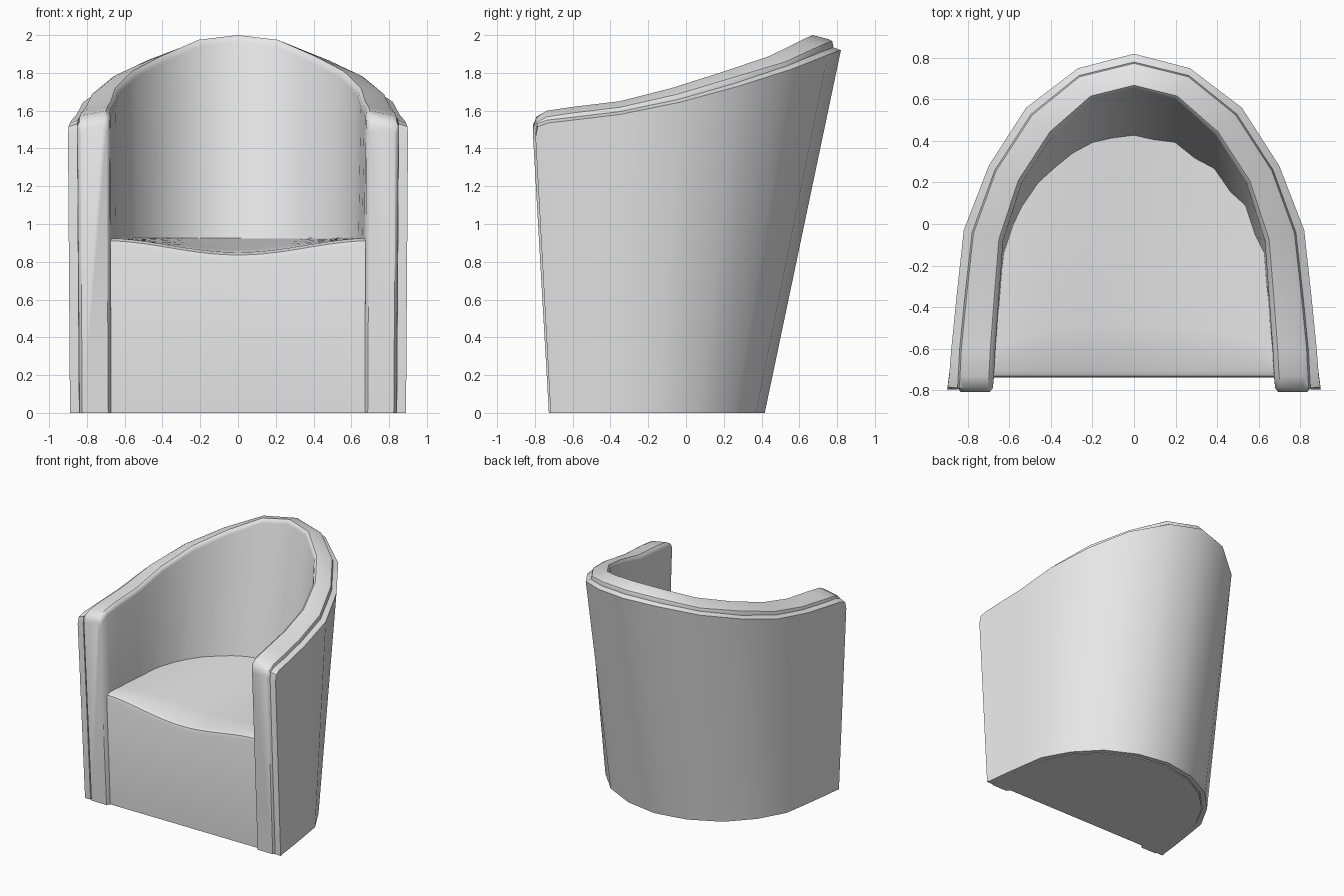
import bpy, bmesh, math

if "Cube" in bpy.data.objects:
    bpy.data.objects.remove(bpy.data.objects["Cube"])

grey = bpy.data.materials.new("light grey upholstery")
grey.diffuse_color = (0.8, 0.8, 0.8, 1)
grey.use_nodes = True
grey.node_tree.nodes["Principled BSDF"].inputs["Base Color"].default_value = grey.diffuse_color

# Half plan, back centre to front: outer x, y, rim z | seam x, y | inner x, y, top z | lean
STATIONS = [
    (0.00, 0.82, 1.92, 0.00, 0.78, 0.00, 0.65, 2.00, 0.210),
    (0.27, 0.75, 1.895, 0.265, 0.715, 0.20, 0.60, 1.975, 0.200),
    (0.52, 0.56, 1.82, 0.495, 0.53, 0.39, 0.43, 1.89, 0.172),
    (0.70, 0.28, 1.73, 0.67, 0.26, 0.54, 0.20, 1.81, 0.127),
    (0.82, -0.03, 1.645, 0.78, -0.04, 0.63, -0.08, 1.72, 0.075),
    (0.855, -0.35, 1.58, 0.815, -0.35, 0.65, -0.35, 1.65, 0.020),
    (0.88, -0.60, 1.55, 0.84, -0.60, 0.668, -0.60, 1.62, -0.025),
    (0.89, -0.73, 1.535, 0.847, -0.735, 0.675, -0.735, 1.60, -0.050),
    (0.898, -0.785, 1.515, 0.85, -0.79, 0.68, -0.79, 1.57, -0.055),
    (0.90, -0.797, 1.46, 0.85, -0.81, 0.68, -0.81, 1.525, -0.055),
]


def loft(name, rings):
    """Skin closed rings in order and cap both ends."""
    bm = bmesh.new()
    vs = [[bm.verts.new(p) for p in r] for r in rings]
    n = len(rings[0])
    for a, b in zip(vs, vs[1:]):
        for k in range(n):
            j = (k + 1) % n
            bm.faces.new((a[k], a[j], b[j], b[k]))
    bm.faces.new(vs[0])
    bm.faces.new(vs[-1])
    bmesh.ops.recalc_face_normals(bm, faces=bm.faces)
    me = bpy.data.meshes.new(name)
    bm.to_mesh(me)
    bm.free()
    me.materials.append(grey)
    ob = bpy.data.objects.new(name, me)
    bpy.context.collection.objects.link(ob)
    bpy.ops.object.select_all(action='DESELECT')
    ob.select_set(True)
    bpy.context.view_layer.objects.active = ob
    bpy.ops.object.shade_smooth_by_angle(angle=math.radians(40))
    return ob


def mirrored(rings):
    left = [[(-x, y, z) for x, y, z in r] for r in rings[:0:-1]]
    return left + rings


def drop(x, y, z, lean, to=0.0):
    """Slide a rim point down its leaning wall."""
    d = z - to
    return (x * (1 - 0.008 * d), y - lean * d, to)


# Outer shell with a thin sloped rim
shell = []
for ox, oy, oz, sx, sy, ix, iy, iz, ln in STATIONS:
    sy = max(sy, -0.797)
    shell.append([drop(ox, oy, oz, ln), (ox, oy, oz),
                  (sx, sy, oz + 0.015), drop(sx, sy, oz + 0.015, ln)])
loft("outer_shell", mirrored(shell))

# Padded arms and back: rounded top, narrowed front end
PROFILE = [(0.0, -0.035), (0.04, -0.012), (0.14, 0.0), (0.82, -0.022), (0.95, -0.032), (1.0, -0.055)]
pad = []
for k, (ox, oy, oz, sx, sy, ix, iy, iz, ln) in enumerate(STATIONS):
    inset = 0.09 if k == len(STATIONS) - 1 else 0.0

    def across(t):
        t = inset + t * (1 - 2 * inset)
        return ix + (sx - ix) * t, iy + (sy - iy) * t

    ring = [drop(*across(0), iz, ln)]
    for t, dz in PROFILE:
        x, y = across(t)
        ring.append((x, y, iz + dz))
    ring.append(drop(*across(1), iz, ln))
    pad.append(ring)
loft("arm_and_back_padding", mirrored(pad))


def wall_y(x, z):
    """Depth of the padding's inner wall at a given x and height."""
    pts = [drop(s[5], s[6], s[7], s[8], z) for s in STATIONS[:6]]
    x = max(abs(x) - 0.01, 0)
    for a, b in zip(pts, pts[1:]):
        if x <= b[0]:
            return a[1] + (b[1] - a[1]) * (x - a[0]) / (b[0] - a[0]) + 0.01
    return pts[-1][1]


# Seat block with a dip in the middle of its front edge
cols = []
N = 20
for i in range(N + 1):
    x = -0.685 + 1.37 * i / N
    dip = 0.075 * (0.5 + 0.5 * math.cos(math.pi * x / 0.685)) ** 0.9
    zf = 0.925 - dip
    back = wall_y(x, 0.92)
    ring = [(x, -0.70, 0), (x, -0.74, zf - 0.04), (x, -0.733, zf - 0.014), (x, -0.705, zf)]
    for t in (0.2, 0.4, 0.6, 0.8, 1.0):
        ring.append((x, -0.705 + (back + 0.705) * t, 0.925 - dip * (1 - t)))
    ring.append((x, wall_y(x, 0), 0))
    cols.append(ring)
loft("seat", cols)
